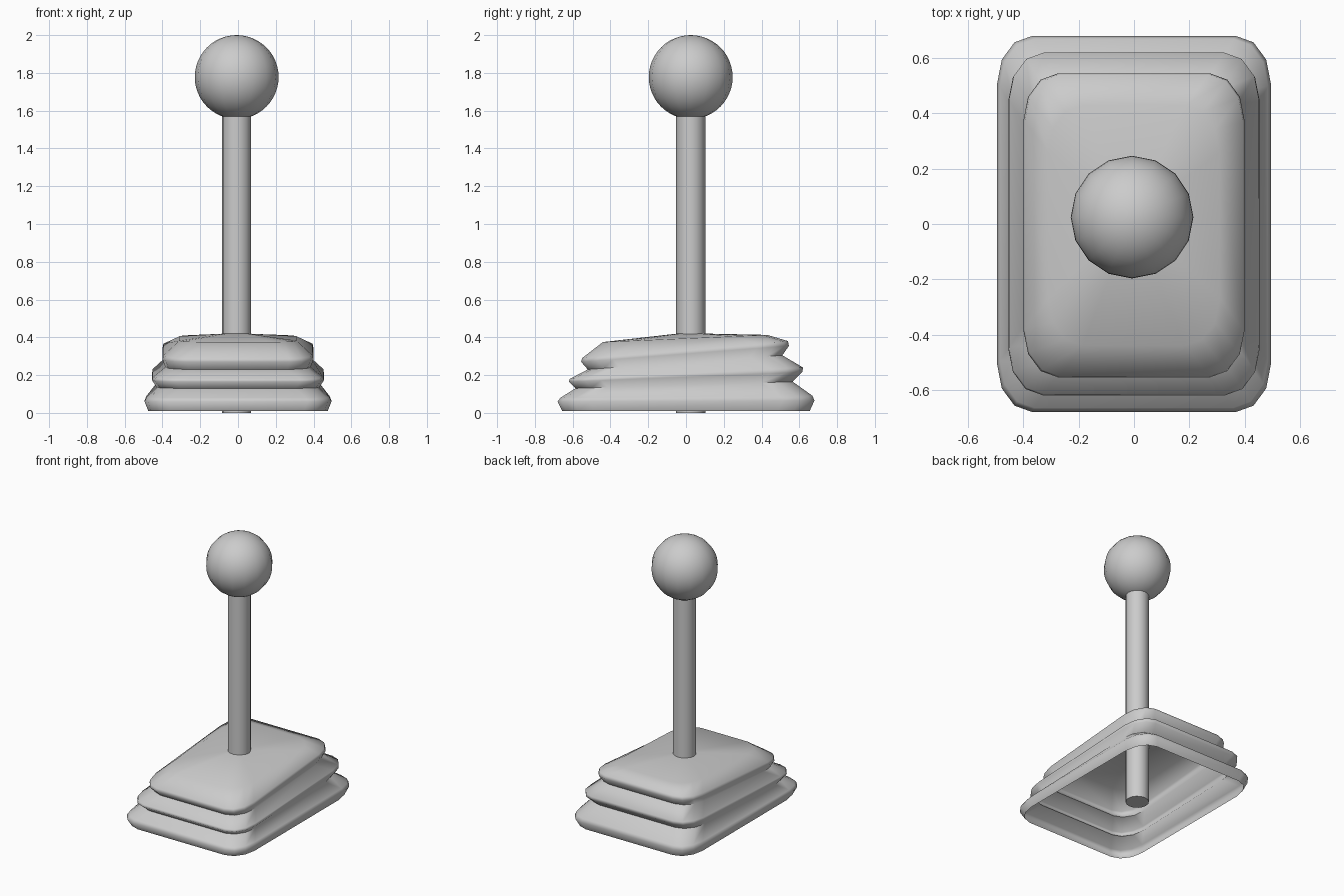
import bpy
import bmesh
from math import cos, sin, pi, radians, hypot

cube = bpy.data.objects.get("Cube")
if cube:
    bpy.data.objects.remove(cube, do_unlink=True)

# One plain grey for every part
grey = bpy.data.materials.new("plain grey")
grey.use_nodes = True
COLOUR = (0.6, 0.6, 0.6, 1)
grey.diffuse_color = COLOUR
grey.node_tree.nodes["Principled BSDF"].inputs["Base Color"].default_value = COLOUR

STICK = (-0.007, 0.025)
STICK_RADIUS = 0.077


def finish(bm, name, angle):
    bmesh.ops.recalc_face_normals(bm, faces=bm.faces)
    mesh = bpy.data.meshes.new(name)
    bm.to_mesh(mesh)
    bm.free()
    obj = bpy.data.objects.new(name, mesh)
    bpy.context.collection.objects.link(obj)
    mesh.materials.append(grey)
    bpy.ops.object.select_all(action='DESELECT')
    obj.select_set(True)
    bpy.context.view_layer.objects.active = obj
    bpy.ops.object.shade_smooth_by_angle(angle=radians(angle))
    return obj


def rounded_ring(half_x, front, back, z_front, z_back):
    """Rounded rectangle whose height slopes from front to back."""
    points = []
    mid, half_y = (front + back) / 2, (back - front) / 2
    rx, ry = 0.125, 0.17
    for corner in range(4):
        sx = 1 if corner in (0, 3) else -1
        sy = 1 if corner < 2 else -1
        for step in range(4):
            a = (corner + step / 3) * pi / 2
            x = sx * (half_x - rx) + rx * cos(a)
            y = mid + sy * (half_y - ry) + ry * sin(a)
            t = (y - front) / (back - front)
            points.append((x, y, z_front + t * (z_back - z_front)))
    return points


# Boot: open-bottomed pleated bellows, tilted up towards the back
profile = [
    (0.475, -0.655, 0.655, 0.01, 0.01),
    (0.495, -0.68, 0.68, 0.06, 0.065),
    (0.485, -0.665, 0.67, 0.08, 0.09),
    (0.43, -0.585, 0.565, 0.13, 0.165),
    (0.455, -0.62, 0.615, 0.165, 0.215),
    (0.452, -0.615, 0.62, 0.18, 0.24),
    (0.385, -0.52, 0.51, 0.23, 0.305),
    (0.40, -0.555, 0.545, 0.27, 0.355),
    (0.395, -0.55, 0.54, 0.29, 0.38),
    (0.31, -0.44, 0.43, 0.375, 0.413),
]
bm = bmesh.new()
rings = [[bm.verts.new(p) for p in rounded_ring(*row)] for row in profile]

# Top edge gathers in around the stick
collar = []
for v in rings[-1]:
    dx, dy = v.co.x - STICK[0], v.co.y - STICK[1]
    d = STICK_RADIUS * 0.97 / hypot(dx, dy)
    collar.append(bm.verts.new((STICK[0] + dx * d, STICK[1] + dy * d, 0.42)))
rings.append(collar)
for low, high in zip(rings, rings[1:]):
    for i in range(len(low)):
        j = (i + 1) % len(low)
        bm.faces.new((low[i], low[j], high[j], high[i]))
finish(bm, "bellows_boot", 80)

# Stick
bm = bmesh.new()
bmesh.ops.create_cone(bm, cap_ends=True, segments=16, radius1=STICK_RADIUS,
                      radius2=STICK_RADIUS, depth=1.6)
stick = finish(bm, "stick", 40)
stick.location = (*STICK, 0.8)

# Ball knob
bm = bmesh.new()
bmesh.ops.create_uvsphere(bm, u_segments=16, v_segments=24, radius=0.222)
knob = finish(bm, "ball_knob", 60)
knob.location = (*STICK, 1.778)
